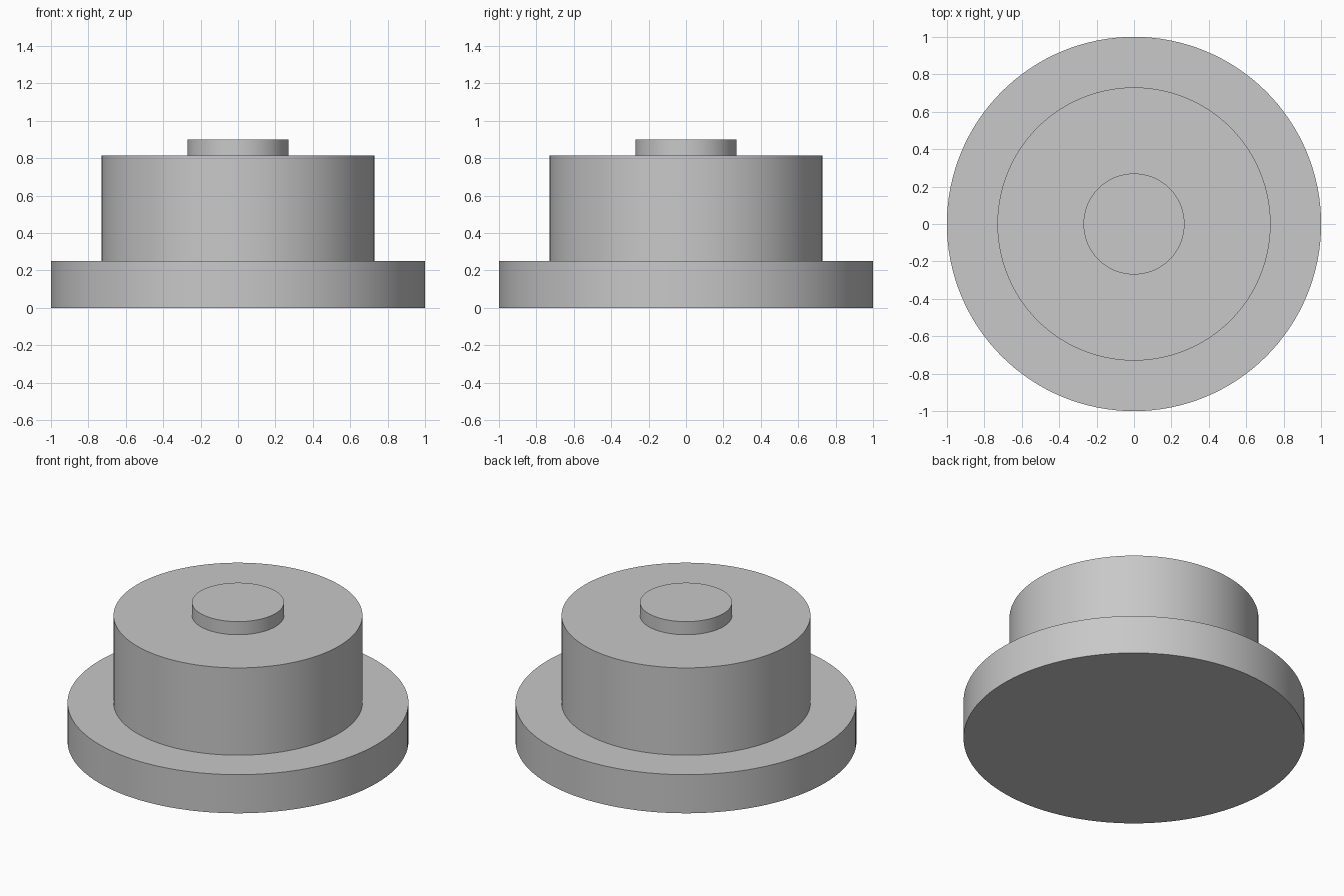
import bpy, bmesh, math

if "Cube" in bpy.data.objects:
    bpy.data.objects.remove(bpy.data.objects["Cube"])

SIDES = 128
# Stepped outline as (radius, height): flange, drum, centre boss
PROFILE = [(1.0, 0.0), (1.0, 0.25), (0.73, 0.25), (0.73, 0.815), (0.27, 0.815), (0.27, 0.90)]

grey = bpy.data.materials.new("light_grey")
grey.diffuse_color = (0.58, 0.58, 0.58, 1)
grey.use_nodes = True
grey.node_tree.nodes["Principled BSDF"].inputs["Base Color"].default_value = grey.diffuse_color


def lathe(name, profile, material):
    """Turn an outline around z and close both ends with flat caps."""
    bm = bmesh.new()
    rings = []
    for r, z in profile:
        angles = [2 * math.pi * i / SIDES for i in range(SIDES)]
        rings.append([bm.verts.new((r * math.cos(a), r * math.sin(a), z)) for a in angles])
    for low, high in zip(rings, rings[1:]):
        for i in range(SIDES):
            j = (i + 1) % SIDES
            bm.faces.new((low[i], low[j], high[j], high[i]))
    bm.faces.new(rings[0][::-1])
    bm.faces.new(rings[-1])
    mesh = bpy.data.meshes.new(name)
    bm.to_mesh(mesh)
    bm.free()
    mesh.materials.append(material)
    obj = bpy.data.objects.new(name, mesh)
    bpy.context.collection.objects.link(obj)
    return obj


# Turned body: wide flange, drum and small boss in one solid
body = lathe("stepped_body", PROFILE, grey)
bpy.context.view_layer.objects.active = body
body.select_set(True)
bpy.ops.object.shade_smooth_by_angle(angle=math.radians(30))
